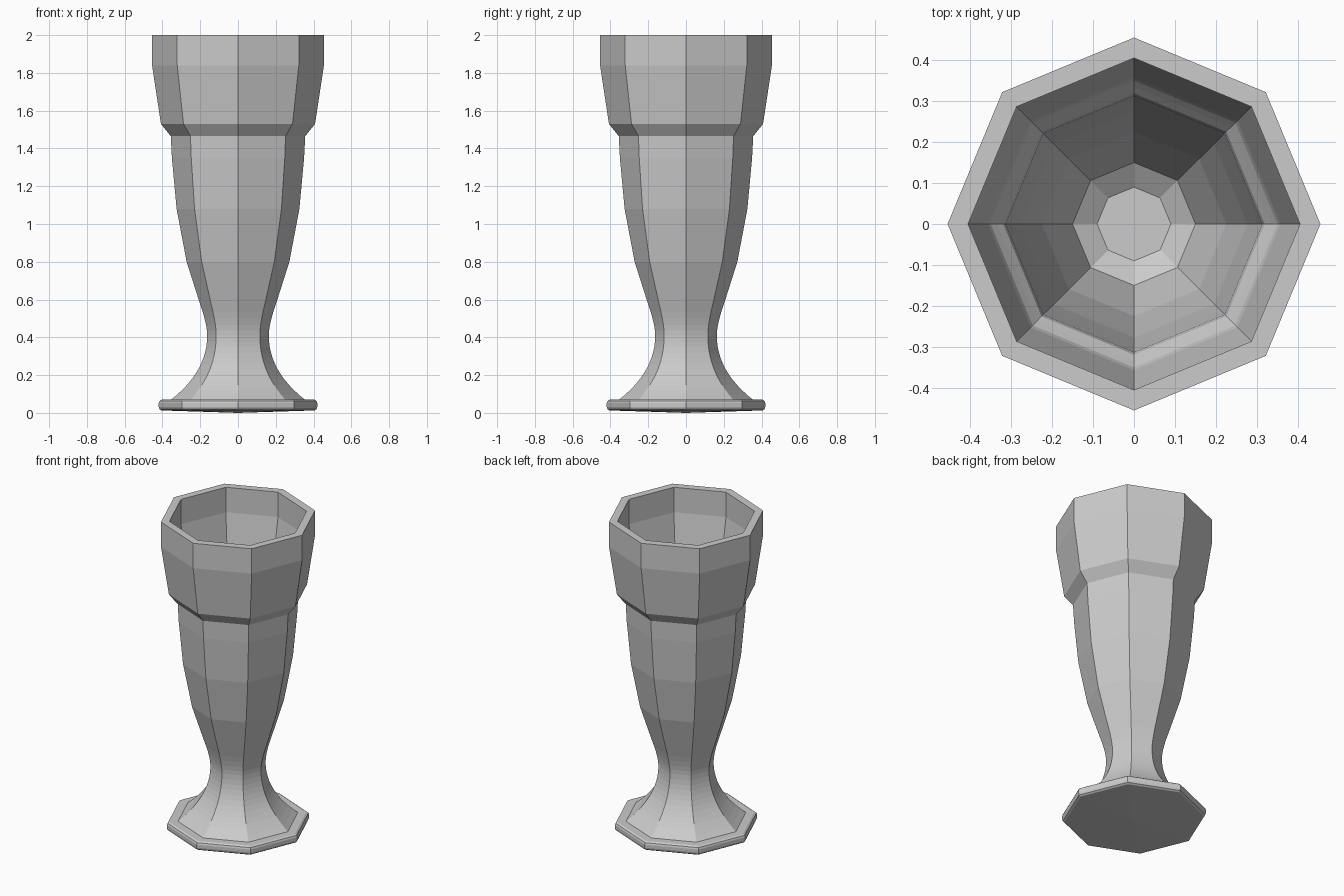
import bpy, bmesh
from math import cos, sin, pi

if "Cube" in bpy.data.objects:
    bpy.data.objects.remove(bpy.data.objects["Cube"])

SIDES = 8


def bezier(a, c, b, n):
    """Points along a quadratic curve, both ends included."""
    pts = []
    for i in range(n + 1):
        t = i / n
        pts.append(tuple((1 - t) ** 2 * p + 2 * t * (1 - t) * q + t * t * r
                         for p, q, r in zip(a, c, b)))
    return pts


def lathe(name, profile):
    """Revolve (radius, z) points into an eight-sided shell; ends close on the axis."""
    bm = bmesh.new()
    rings = []
    for r, z in profile:
        if r == 0:
            rings.append([bm.verts.new((0, 0, z))] * SIDES)
        else:
            rings.append([bm.verts.new((r * cos(2 * pi * i / SIDES),
                                        r * sin(2 * pi * i / SIDES), z))
                          for i in range(SIDES)])
    for lo, hi in zip(rings, rings[1:]):
        for i in range(SIDES):
            j = (i + 1) % SIDES
            quad = [lo[i], lo[j], hi[j], hi[i]]
            bm.faces.new(list(dict.fromkeys(quad)))
    bmesh.ops.recalc_face_normals(bm, faces=bm.faces)
    me = bpy.data.meshes.new(name)
    bm.to_mesh(me)
    bm.free()
    ob = bpy.data.objects.new(name, me)
    bpy.context.collection.objects.link(ob)
    return ob


# Base disc with rounded rim
base = [(0, 0), (0.37, 0.012), (0.405, 0.013), (0.416, 0.02), (0.42, 0.032),
        (0.42, 0.052), (0.416, 0.063), (0.405, 0.07), (0.354, 0.07)]
# Flared foot rising into the narrow neck
foot = bezier((0.354, 0.07), (0.163, 0.22), (0.163, 0.41), 12)[1:]
neck = bezier((0.163, 0.41), (0.163, 0.47), (0.202, 0.58), 5)[1:]
# Tapered bowl, stepped collar and lip
bowl = [(0.272, 0.8), (0.325, 1.08), (0.35, 1.35), (0.356, 1.465),
        (0.408, 1.53), (0.455, 1.84), (0.455, 2.0)]
# Hollow interior following the outside
inside = [(0.405, 2.0), (0.405, 1.84), (0.357, 1.55), (0.35, 1.53),
          (0.335, 1.51), (0.319, 1.49), (0.313, 1.465), (0.303, 1.35),
          (0.277, 1.08), (0.225, 0.8), (0.15, 0.58), (0.09, 0.54), (0, 0.54)]

lathe("footed_glass", base + foot + neck + bowl + inside)
